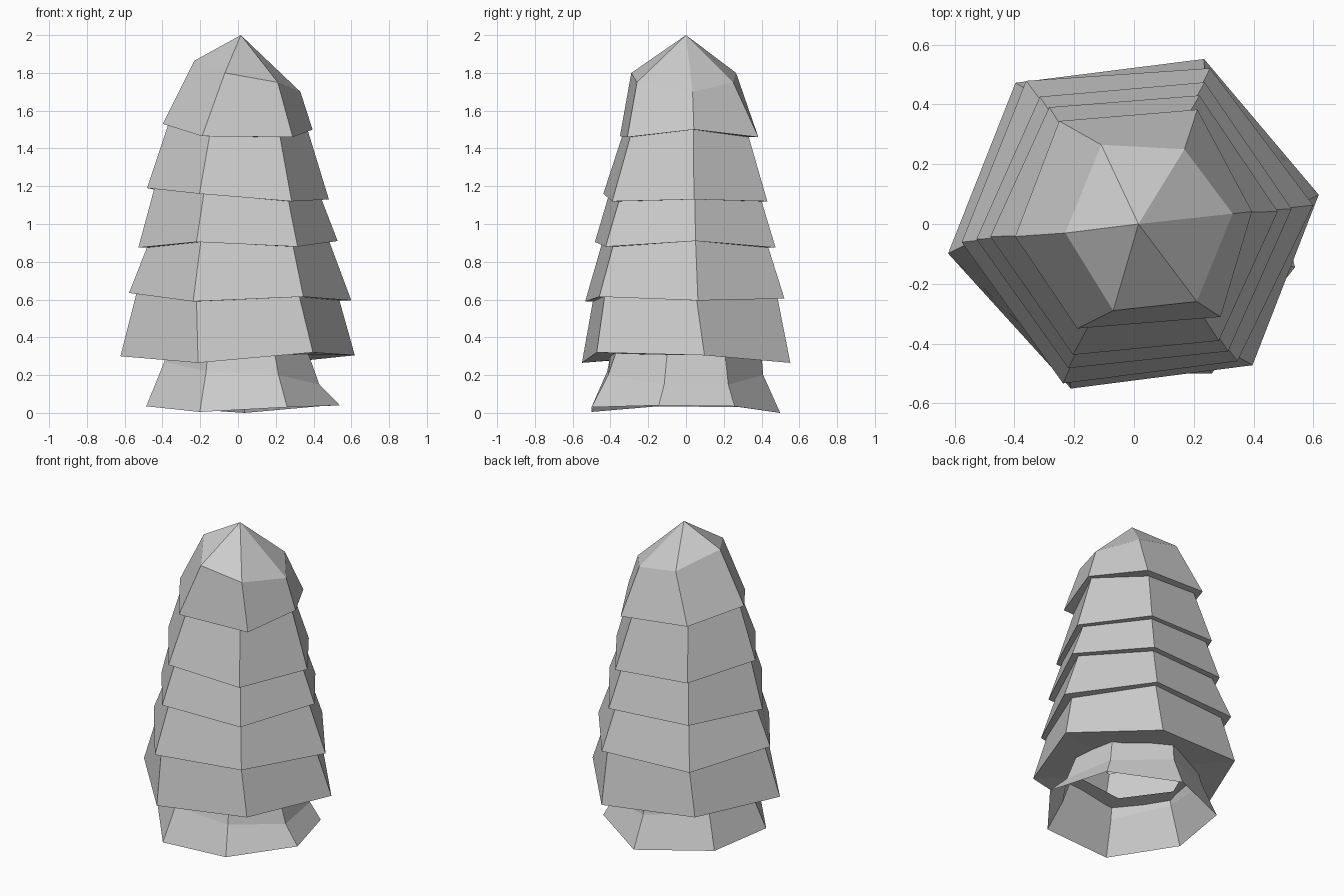
import bpy, bmesh
from math import sin, cos, radians

if "Cube" in bpy.data.objects:
    bpy.data.objects.remove(bpy.data.objects["Cube"])

HEX = (6, 64, 127, 186, 246, 307)            # corner directions of the foliage
HEPT = (-15, -62.5, -112, -163, 145, 86, 31)  # corner directions of the trunk


def ring(angles, radii, heights, turn=0):
    """Closed ring of points from directions, radii and heights."""
    if isinstance(radii, (int, float)):
        radii = [radii] * len(angles)
    return [(r * cos(radians(a + turn)), r * sin(radians(a + turn)), z)
            for a, r, z in zip(angles, radii, heights)]


def skin(name, rings, tip=None):
    """Flat-faced shell bridging successive rings, optionally closed by a tip."""
    bm = bmesh.new()
    loops = [[bm.verts.new(p) for p in r] for r in rings]
    n = len(loops[0])
    for lo, hi in zip(loops, loops[1:]):
        for i in range(n):
            j = (i + 1) % n
            bm.faces.new((lo[i], lo[j], hi[j], hi[i]))
    if tip:
        t = bm.verts.new(tip)
        for i in range(n):
            bm.faces.new((loops[-1][i], loops[-1][(i + 1) % n], t))
    bmesh.ops.recalc_face_normals(bm, faces=bm.faces)
    mesh = bpy.data.meshes.new(name)
    bm.to_mesh(mesh)
    bm.free()
    ob = bpy.data.objects.new(name, mesh)
    bpy.context.collection.objects.link(ob)
    return ob


# Foliage tiers: rim radii, turn, rim heights, radius of the neck above
tiers = [
    ((.626, .60, .617, .63, .59, .617), 3, (.305, .265, .32, .30, .265, .32), .54),
    ((.603, .58, .60, .58, .584, .575), 0, (.595, .605, .61, .635, .59, .615), .485),
    (.53, -0.5, (.91, .875, .89, .875, .905, .88), .445),
    (.483, -1, (1.13, 1.12, 1.15, 1.19, 1.16, 1.12), .37),
]
crown_z = (1.50, 1.46, 1.50, 1.53, 1.465, 1.46)
rims = [t[2] for t in tiers] + [crown_z]
rings = [ring(HEX, .34, [.31] * 6)]          # underside opening
for (radii, turn, zs, neck), above in zip(tiers, rims[1:]):
    rings += [ring(HEX, radii, zs, turn), ring(HEX, neck, above)]

# Crown: flared skirt and faceted cap
rings.append(ring((6, 61, 126, 186, 241.5, 313),
                  (.397, .438, .426, .40, .398, .425), crown_z))
rings.append(ring((6, 56, 112.5, 187.5, 256.5, 309),
                  (.332, .302, .287, .232, .298, .334),
                  (1.70, 1.75, 1.80, 1.865, 1.80, 1.75)))
skin("foliage", rings, tip=(.015, 0, 2.0))

# Trunk: open seven-sided tube with flared foot
skin("trunk", [
    ring(HEPT, (.558, .564, .54, .508, .50, .50, .50),
         (.04, .03, .005, .035, .03, .0, .035)),
    ring(HEPT, (.446, .465, .45, .408, .41, .41, .435),
         (.15, .20, .22, .27, .24, .20, .15)),
    ring(HEPT, (.385, .42, .43, .40, .39, .40, .40), [.315] * 7),
])
